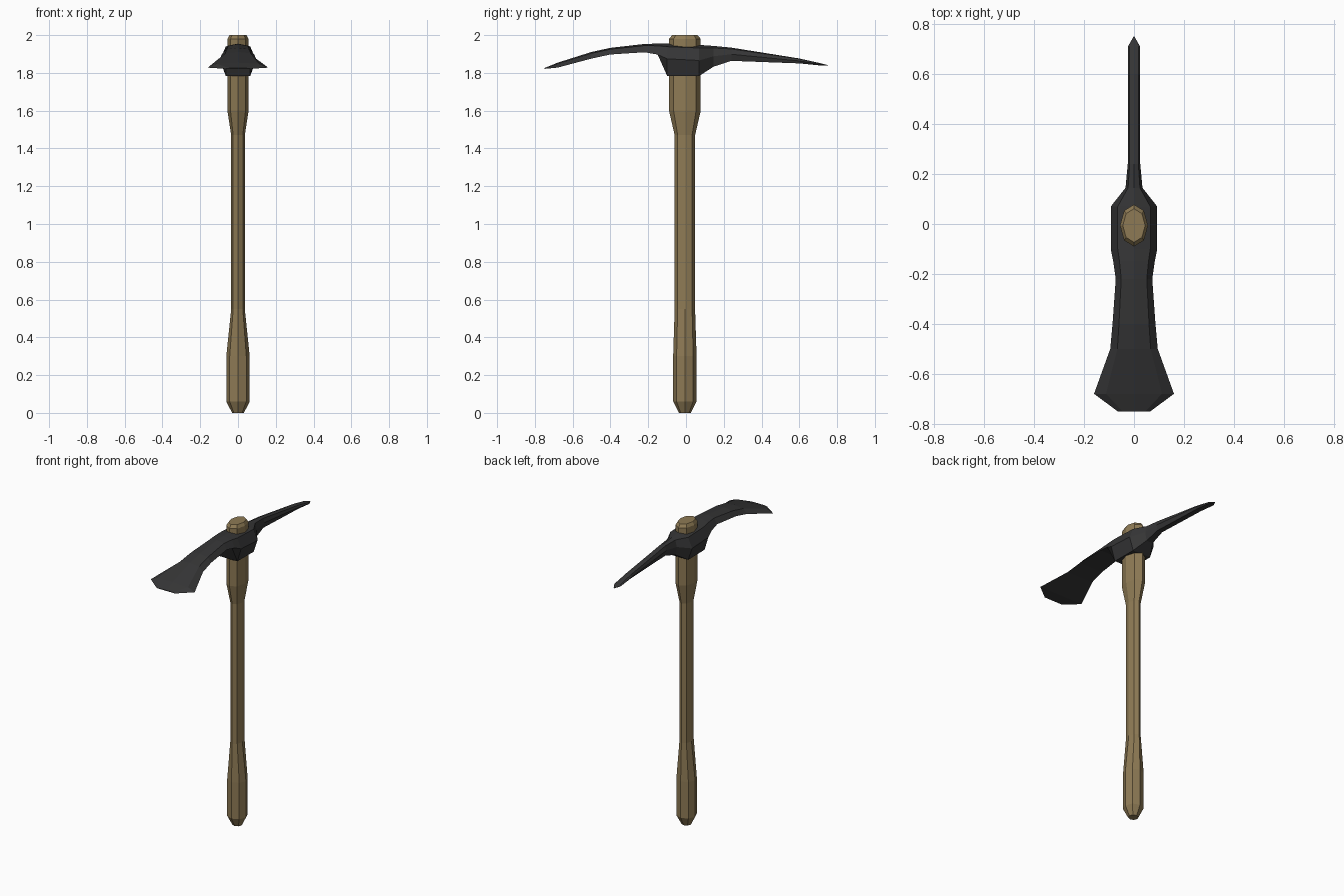
import bpy, bmesh, math

if "Cube" in bpy.data.objects:
    bpy.data.objects.remove(bpy.data.objects["Cube"], do_unlink=True)


def make_material(name, rgb):
    mat = bpy.data.materials.new(name)
    mat.use_nodes = True
    mat.diffuse_color = (*rgb, 1)
    bsdf = mat.node_tree.nodes["Principled BSDF"]
    bsdf.inputs["Base Color"].default_value = (*rgb, 1)
    bsdf.inputs["Roughness"].default_value = 0.8
    return mat


def loft(name, rings, mat):
    """Skin equal-sized closed rings and cap both ends."""
    bm = bmesh.new()
    loops = [[bm.verts.new(point) for point in ring] for ring in rings]
    for near, far in zip(loops, loops[1:]):
        for i in range(len(near)):
            bm.faces.new((near[i - 1], near[i], far[i], far[i - 1]))
    bm.faces.new(loops[0])
    bm.faces.new(loops[-1])
    bmesh.ops.recalc_face_normals(bm, faces=bm.faces)
    mesh = bpy.data.meshes.new(name)
    bm.to_mesh(mesh)
    bm.free()
    mesh.materials.append(mat)
    obj = bpy.data.objects.new(name, mesh)
    bpy.context.collection.objects.link(obj)


def oval(z, radius, depth_ratio, sides=8):
    """Faceted handle section, deeper than wide above the grip."""
    angles = [math.tau * i / sides for i in range(sides)]
    return [(radius * math.cos(a),
             radius * depth_ratio * math.sin(a) - 0.006, z) for a in angles]


def crown_height(y):
    """The head arches down from its highest point, more steeply in front."""
    peak_y, peak_z = -0.15, 1.955
    bend = 0.36 if y < peak_y else 0.14
    return peak_z - bend * (y - peak_y) ** 2


def head_ring(y, width, thickness):
    """Mirrored section: crown, sloping shoulder, side edge and underside."""
    crown = crown_height(y)
    edge_drop = min(thickness, 0.08) if y < 0 else thickness / 2
    inner = width * 0.7
    side = [
        (inner, crown - edge_drop * 0.2),
        (width, crown - edge_drop),
        (inner, crown - thickness),
    ]
    right = [(x, y, z) for x, z in side]
    left = [(-x, y, z) for x, z in reversed(side)]
    return [(0, y, crown)] + right + [(0, y, crown - thickness)] + left


wood = make_material("tan wood", (0.27, 0.195, 0.09))
iron = make_material("dark iron", (0.036, 0.036, 0.037))

# Handle: round grip, slim oval shaft, then a thicker oval neck
grip, shaft, neck = 0.062, 0.036, 0.056
round_grip, oval_shaft = 1, 1.5
handle = [
    (0, grip / 2, round_grip),
    (0.06, grip, round_grip),
    (0.3, grip, round_grip),
    (0.55, shaft, oval_shaft),
    (1.47, shaft, oval_shaft),
    (1.6, neck, oval_shaft),
    (1.98, neck, oval_shaft),
    (2, neck * 0.8, oval_shaft),
]
loft("handle", [oval(*section) for section in handle], wood)

# Head parts run front to back: distance, half width, thickness
socket_width, spike_width = 0.093, 0.025
blade = [
    (-0.75, 0.066, 0.004),
    (-0.68, 0.16, 0.026),
    (-0.5, 0.095, 0.035),
    (-0.4, 0.086, 0.035),
    (-0.22, 0.073, 0.044),
    (-0.15, 0.083, 0.058),
]
socket = [
    (-0.1, socket_width, 0.17),
    (0.07, socket_width, 0.165),
]
spike = [
    (0.145, 0.034, 0.11),
    (0.24, spike_width, 0.07),
    (0.6, spike_width, 0.026),
    (0.71, spike_width, 0.012),
    (0.75, 0.002, 0.004),
]
loft("pick_head",
     [head_ring(*section) for section in blade + socket + spike], iron)
